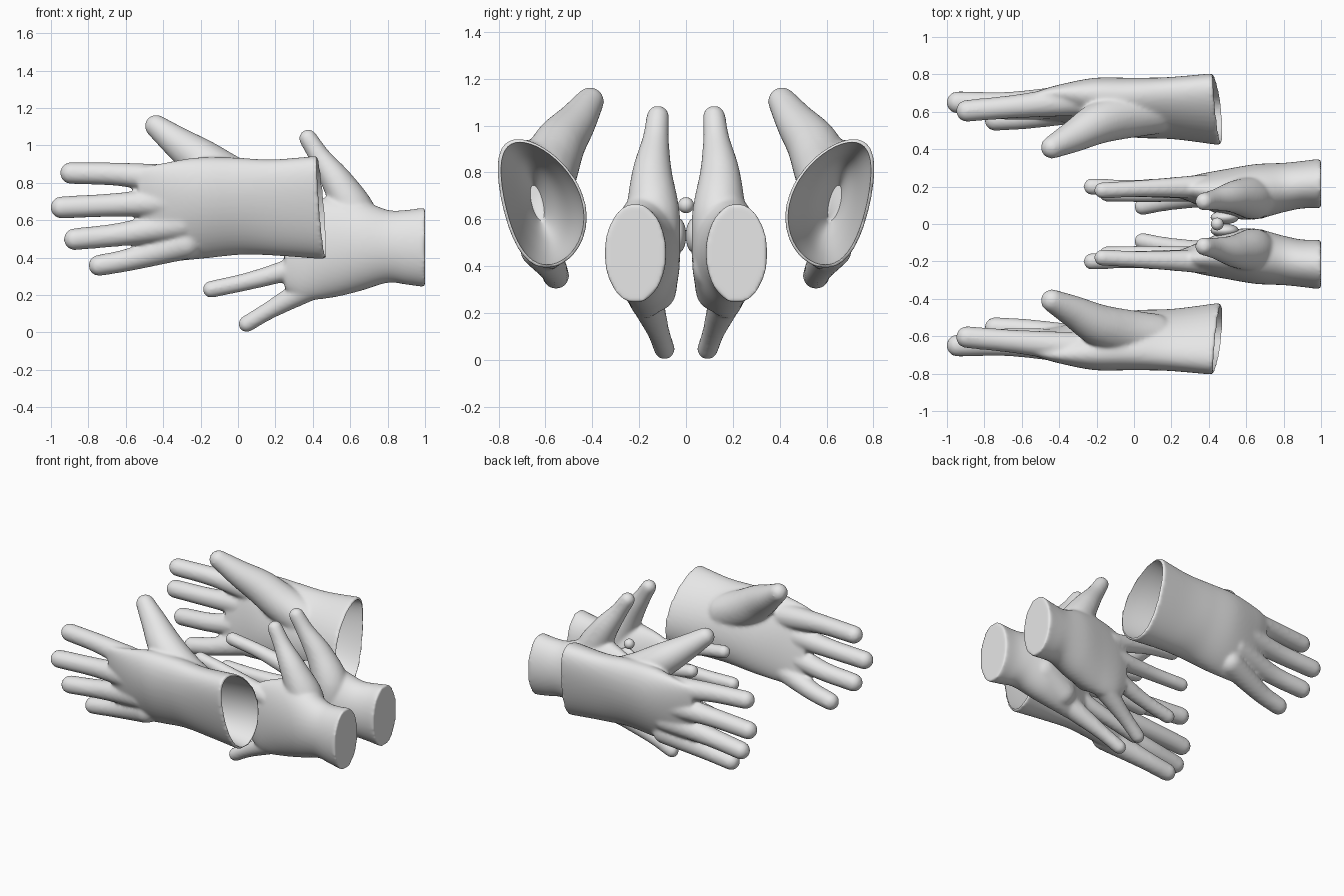
import bpy, bmesh, math
from mathutils import Vector, Matrix

if "Cube" in bpy.data.objects:
    bpy.data.objects.remove(bpy.data.objects["Cube"])

grey = bpy.data.materials.new("light_grey")
grey.use_nodes = True
colour = (0.8, 0.8, 0.8, 1)
grey.diffuse_color = colour
grey.node_tree.nodes["Principled BSDF"].inputs["Base Color"].default_value = colour


def smooth_path(sections, steps=6):
    """Rounded path through the given sections."""
    pts = [Vector(s) for s in sections]
    pts = [pts[0] * 2 - pts[1]] + pts + [pts[-1] * 2 - pts[-2]]
    path = []
    for a, b, c, d in zip(pts, pts[1:], pts[2:], pts[3:]):
        for k in range(steps):
            t = k / steps
            path.append(b + (c - a) * (t / 2) + (a * 2 - b * 5 + c * 4 - d) * (t * t / 2)
                        + (b * 3 - a - c * 3 + d) * (t ** 3 / 2))
    return path + [pts[-2]]


def loft(bm, sections, shear, slant=0.0, inset=0.0, sides=48):
    """Capped tube through ellipses: x, centre y, centre z, half y, half z, bend."""
    rings = []
    for x, cy, cz, ry, rz, bend in smooth_path(sections):
        ring = []
        for i in range(sides):
            a = math.tau * i / sides
            dy, dz = (ry - inset) * math.cos(a), (rz - inset) * math.sin(a)
            ring.append(bm.verts.new((x - slant * (dz + dy),
                                      cy + dy + shear * dz + bend * dz * dz, cz + dz)))
        rings.append(ring)
    for a, b in zip(rings, rings[1:]):
        for i in range(sides):
            j = (i + 1) % sides
            bm.faces.new((a[i], a[j], b[j], b[i]))
    bm.faces.new(rings[0][::-1])
    bm.faces.new(rings[-1])


def digit(bm, points):
    """Finger or muscle swept as closely spaced balls: x, y, z, radius."""
    for x, y, z, r in smooth_path(points, 16):
        bmesh.ops.create_icosphere(bm, subdivisions=3, radius=r,
                                   matrix=Matrix.Translation((x, y, z)))


def make_object(name, bm):
    bmesh.ops.recalc_face_normals(bm, faces=bm.faces)
    mesh = bpy.data.meshes.new(name)
    bm.to_mesh(mesh)
    bm.free()
    mesh.materials.append(grey)
    obj = bpy.data.objects.new(name, mesh)
    bpy.context.collection.objects.link(obj)
    return obj


def mirror_and_finish(obj):
    """Mirror across y, apply everything and shade smooth."""
    mirror = obj.modifiers.new("pair", 'MIRROR')
    mirror.use_axis = (False, True, False)
    mirror.use_mirror_merge = False
    bpy.ops.object.select_all(action='DESELECT')
    obj.select_set(True)
    bpy.context.view_layer.objects.active = obj
    for m in list(obj.modifiers):
        bpy.ops.object.modifier_apply(modifier=m.name)
    obj.data.materials.clear()
    obj.data.materials.append(grey)
    bpy.ops.object.shade_smooth_by_angle(angle=math.radians(60))


def build_pair(name, palm, digits, shear, slant=0.0, hollow=None):
    """Fuse palm and digits into one skin, hollow it if asked, mirror it."""
    bm = bmesh.new()
    loft(bm, palm, shear, slant)
    for points in digits:
        digit(bm, points)
    obj = make_object(name, bm)
    remesh = obj.modifiers.new("fuse", 'REMESH')
    remesh.mode = 'VOXEL'
    remesh.voxel_size = 0.01
    smooth = obj.modifiers.new("soften", 'SMOOTH')
    smooth.factor = 0.5
    smooth.iterations = 12
    if hollow:
        bm = bmesh.new()
        loft(bm, hollow, shear, slant, inset=0.015)
        cutter = make_object(name + "_cutter", bm)
        cutter.hide_render = True
        cut = obj.modifiers.new("hollow", 'BOOLEAN')
        cut.operation = 'DIFFERENCE'
        cut.solver = 'EXACT'
        cut.object = cutter
    mirror_and_finish(obj)
    if hollow:
        bpy.data.objects.remove(cutter)


# Gloves with open, slanted cuffs
glove_palm = [
    (0.447, 0.607, 0.667, 0.18, 0.277, 0.65),
    (0.2, 0.615, 0.667, 0.155, 0.258, 0.45),
    (0.0, 0.62, 0.675, 0.15, 0.26, 0.15),
    (-0.2, 0.633, 0.665, 0.135, 0.27, 0),
    (-0.4, 0.642, 0.64, 0.08, 0.262, 0),
    (-0.52, 0.633, 0.636, 0.045, 0.242, 0),
]
glove_digits = [
    [(-0.893, 0.605, 0.852, 0.059), (-0.62, 0.63, 0.844, 0.064), (-0.3, 0.662, 0.81, 0.085)],
    [(-0.943, 0.65, 0.668, 0.06), (-0.65, 0.645, 0.682, 0.064), (-0.3, 0.665, 0.7, 0.085)],
    [(-0.873, 0.63, 0.498, 0.059), (-0.62, 0.62, 0.525, 0.064), (-0.3, 0.65, 0.58, 0.085)],
    [(-0.743, 0.555, 0.358, 0.057), (-0.57, 0.57, 0.392, 0.062), (-0.28, 0.625, 0.475, 0.085)],
    [(-0.438, 0.41, 1.103, 0.061), (-0.32, 0.47, 1.013, 0.086), (-0.19, 0.54, 0.92, 0.112),
     (-0.05, 0.58, 0.825, 0.125), (0.1, 0.605, 0.75, 0.128)],
]
cuff_hollow = [
    (0.62,) + glove_palm[0][1:],
    glove_palm[0],
    (0.2, 0.617, 0.667, 0.137, 0.23, 0.45),
    (0.0, 0.625, 0.675, 0.095, 0.175, 0.15),
    (-0.16, 0.635, 0.67, 0.04, 0.09, 0),
]
build_pair("gloves", glove_palm, glove_digits, 0.22, 0.08, cuff_hollow)

# Bare hands with spread fingers and flat wrist ends
hand_palm = [
    (1.0, 0.217, 0.455, 0.133, 0.214, 0),
    (0.9, 0.21, 0.455, 0.127, 0.2, 0),
    (0.8, 0.195, 0.46, 0.132, 0.195, 0),
    (0.65, 0.173, 0.465, 0.147, 0.245, 0),
    (0.5, 0.165, 0.455, 0.13, 0.27, 0),
    (0.35, 0.182, 0.43, 0.085, 0.255, 0),
    (0.25, 0.188, 0.43, 0.05, 0.2, 0),
]
hand_digits = [
    [(-0.17, 0.18, 0.7, 0.044), (0.05, 0.19, 0.66, 0.047), (0.37, 0.2, 0.575, 0.065)],
    [(-0.226, 0.2, 0.48, 0.045), (0.02, 0.19, 0.48, 0.048), (0.37, 0.2, 0.475, 0.065)],
    [(-0.144, 0.165, 0.23, 0.046), (0.08, 0.165, 0.28, 0.049), (0.38, 0.185, 0.365, 0.065)],
    [(0.046, 0.092, 0.045, 0.045), (0.18, 0.12, 0.125, 0.049), (0.42, 0.17, 0.26, 0.075)],
    # Thumb running into the muscle at its root
    [(0.375, 0.12, 1.037, 0.049), (0.44, 0.13, 0.935, 0.058), (0.54, 0.145, 0.79, 0.087),
     (0.63, 0.14, 0.62, 0.115), (0.64, 0.135, 0.48, 0.11)],
    # Heel of the palm
    [(0.66, 0.14, 0.4, 0.115), (0.5, 0.138, 0.3, 0.098)],
]
build_pair("hands", hand_palm, hand_digits, 0.0)

# Rounded pads meeting between the palms
bm = bmesh.new()
bmesh.ops.create_uvsphere(bm, u_segments=32, v_segments=16, radius=0.075,
                          matrix=Matrix.Translation((0.485, 0.035, 0.53))
                          @ Matrix.Diagonal((1, 0.48, 1, 1)))
mirror_and_finish(make_object("palm_pads", bm))

# Small knob above the pads
bm = bmesh.new()
bmesh.ops.create_uvsphere(bm, u_segments=24, v_segments=12, radius=0.034,
                          matrix=Matrix.Translation((0.445, 0, 0.66)))
knob = make_object("centre_knob", bm)
for face in knob.data.polygons:
    face.use_smooth = True
